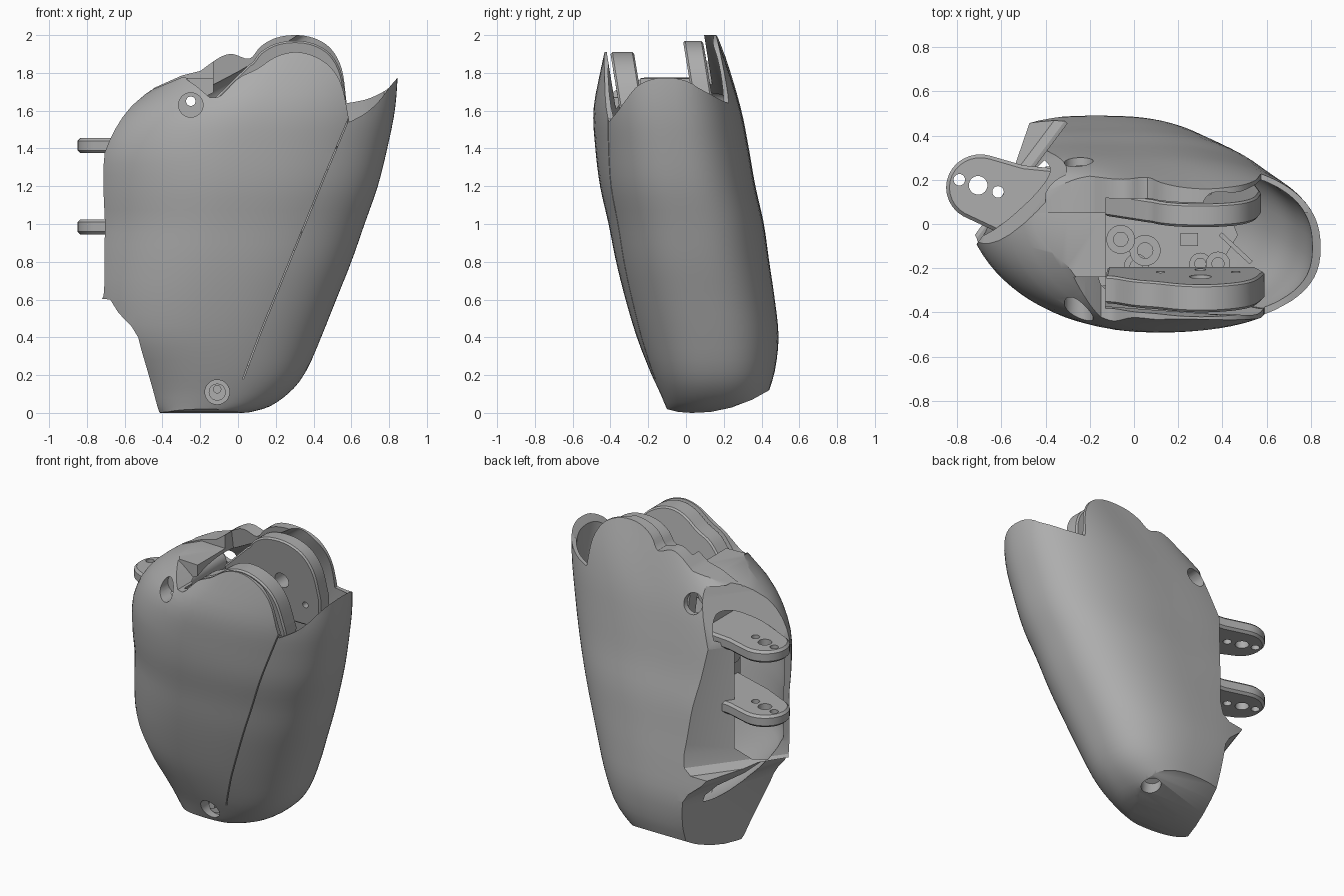
import bpy, bmesh, math
from mathutils import Vector, Matrix

if "Cube" in bpy.data.objects:
    bpy.data.objects.remove(bpy.data.objects["Cube"])

grey = bpy.data.materials.new("plain grey")
grey.use_nodes = True
GREY = (0.42, 0.42, 0.42, 1)
grey.diffuse_color = GREY
grey.node_tree.nodes["Principled BSDF"].inputs["Base Color"].default_value = GREY


def shade(mesh):
    mesh.materials.clear()
    mesh.materials.append(grey)
    mesh.shade_smooth()
    mesh.set_sharp_from_angle(angle=math.radians(32))


def finish(bm, name):
    bmesh.ops.recalc_face_normals(bm, faces=bm.faces)
    mesh = bpy.data.meshes.new(name)
    bm.to_mesh(mesh)
    bm.free()
    shade(mesh)
    obj = bpy.data.objects.new(name, mesh)
    bpy.context.collection.objects.link(obj)
    return obj


def prism(name, points, lo, hi, axis="y", lean=0.0, bevel=0.0):
    """Extrude an outline along the given axis."""
    k = "xyz".index(axis)
    bm = bmesh.new()
    verts = []
    for pair in points:
        co = list(pair)
        co.insert(k, lo)
        verts.append(bm.verts.new(co))
    out = bmesh.ops.extrude_face_region(bm, geom=[bm.faces.new(verts)])
    move = Vector((0, 0, 0))
    move[k] = hi - lo
    bmesh.ops.translate(bm, vec=move, verts=[v for v in out["geom"] if isinstance(v, bmesh.types.BMVert)])
    for v in bm.verts:
        v.co.y -= lean * (v.co.z - 1.6)
    if bevel:
        rim = [e for e in bm.edges if any(len(f.verts) > 4 for f in e.link_faces)]
        bmesh.ops.bevel(bm, geom=rim, offset=bevel, segments=1, affect="EDGES")
    return finish(bm, name)


def rod(name, start, end, r1, r2=None):
    start, end = Vector(start), Vector(end)
    bm = bmesh.new()
    spin = (end - start).to_track_quat("Z", "Y").to_matrix().to_4x4()
    bmesh.ops.create_cone(bm, cap_ends=True, segments=32, radius1=r1, radius2=r2 or r1,
                          depth=(end - start).length,
                          matrix=Matrix.Translation((start + end) / 2) @ spin)
    return finish(bm, name)


def box(name, centre, size, turn=0.0):
    bm = bmesh.new()
    bmesh.ops.create_cube(bm, size=1, matrix=Matrix.Translation(centre)
                          @ Matrix.Rotation(turn, 4, "Z") @ Matrix.Diagonal((*size, 1)))
    return finish(bm, name)


def side_cutter(name, profile, turn):
    """Cutter for the slanted side: profile of distance and height, turned about z."""
    obj = prism(name, [(-d, z) for d, z in profile], -2, 2)
    obj.data.transform(Matrix.Rotation(turn, 4, "Z"))
    return obj


def carve(obj, cutters):
    for c in cutters:
        m = obj.modifiers.new("cut", "BOOLEAN")
        m.operation, m.solver, m.object = "DIFFERENCE", "EXACT", c
    bpy.context.view_layer.update()
    done = bpy.data.meshes.new_from_object(obj.evaluated_get(bpy.context.evaluated_depsgraph_get()))
    obj.modifiers.clear()
    obj.data = done
    shade(done)
    for c in cutters:
        bpy.data.objects.remove(c)


def blend(rows, knots, i, t):
    """Smooth curve through rows, between row i and the next one."""
    a, b, c, d = [min(max(i + k, 0), len(rows) - 1) for k in (-1, 0, 1, 2)]
    h = knots[c] - knots[b]
    out = []
    for p, q, r, s in zip(rows[a], rows[b], rows[c], rows[d]):
        m1 = h * (r - p) / (knots[c] - knots[a])
        m2 = h * (s - q) / (knots[d] - knots[b])
        out.append((2*t**3 - 3*t*t + 1) * q + (t**3 - 2*t*t + t) * m1
                   + (3*t*t - 2*t**3) * r + (t**3 - t*t) * m2)
    return out


def smooth(points, steps=4):
    knots = range(len(points))
    return [blend(points, knots, i, k / steps) for i in knots[:-1] for k in range(steps)] + [points[-1]]


# Shell cross-sections: height, left, right, front, back
SECTIONS = [
    (0.0, -.45, .05, -.09, .40), (.03, -.48, .16, -.105, .41), (.12, -.54, .285, -.145, .44),
    (.22, -.61, .36, -.19, .47), (.4, -.74, .44, -.26, .49), (.6, -.78, .52, -.32, .47),
    (.8, -.78, .60, -.37, .44), (1.0, -.77, .67, -.41, .41), (1.2, -.76, .74, -.455, .365),
    (1.4, -.73, .79, -.48, .33), (1.6, -.60, .83, -.49, .29), (1.8, -.34, .845, -.455, .23),
    (2.05, -.10, .84, -.40, .14)]
HEIGHTS = [s[0] for s in SECTIONS]


def section(z):
    i = max(k for k in range(len(SECTIONS) - 1) if HEIGHTS[k] <= z)
    return blend(SECTIONS, HEIGHTS, i, (z - HEIGHTS[i]) / (HEIGHTS[i + 1] - HEIGHTS[i]))[1:]


def body(name, wall, heights, n=80):
    bm = bmesh.new()
    rings = []
    for z in heights:
        left, right, front, back = section(min(z, 2.05))
        # The hollow keeps thicker material under the roof and above the foot
        thick = .7 * max(0, z - 1.4) + .8 * max(0, .72 - z) if wall else 0
        left, right, front, back = left + wall + thick, right - wall, front + wall, back - wall
        ring = []
        for k in range(n):
            a = math.tau * k / n
            power = .80 if k < n / 4 else .86
            c, s = (math.copysign(abs(f) ** power, f) for f in (math.cos(a), math.sin(a)))
            y = (front + back) / 2 + s * (back - front) / 2 + .15 * min(1, z) * max(0, -c) ** 2
            ring.append(bm.verts.new(((left + right) / 2 + c * (right - left) / 2, y, z)))
        rings.append(ring)
    for a, b in zip(rings, rings[1:]):
        for k in range(n):
            bm.faces.new((a[k], a[(k + 1) % n], b[(k + 1) % n], b[k]))
    bm.faces.new(rings[0])
    bm.faces.new(rings[-1])
    return finish(bm, name)


# Outer shell and its hollow, which stays clear of the scooped corner
low = [0, .01, .02, .035, .055, .08, .1, .13, .17, .22]
shell = body("outer_shell", 0, low + [.22 + .061 * k for k in range(1, 31)])
hollow = body("hollow", .035, [.25 + .06 * k for k in range(30)] + [2.08])
carve(hollow, [side_cutter("corner_cut", [(.49, -.1), (.49, 2.5), (2, 2.5), (2, -.1)], -math.pi / 4)])

# Top opening: front arch, middle gap, back arch, each with its part of the right rim
ARCH_FRONT = smooth([(-.15, 1.67), (-.09, 1.68), (0, 1.77), (.1, 1.82), (.2, 1.885), (.3, 1.91),
                     (.4, 1.89), (.49, 1.83), (.55, 1.73), (.59, 1.54)])
ARCH_BACK = smooth([(-.2, 1.81), (-.1, 1.88), (-.03, 1.9), (.06, 1.875), (.12, 1.94), (.2, 1.985),
                    (.3, 2.0), (.4, 1.985), (.49, 1.93), (.55, 1.82), (.575, 1.64)])
MIDDLE = [(-.3, 1.775), (-.13, 1.77), (-.131, 1.4), (.57, 1.4), (.59, 1.54)]
TIP = [(.80, 1.722), (.845, 1.775)]
FRONT_RIM = smooth([(.60, 1.545), (.68, 1.59), (.75, 1.655)] + TIP)
BACK_RIM = smooth([(.60, 1.643), (.68, 1.66), (.75, 1.69)] + TIP)


def opening(name, edge, rim, lo, hi):
    return prism(name, [(-.58, 2.5), (-.58, 1.66)] + edge + rim + [(1, 1.95), (1, 2.5)], lo, hi)


cuts = [hollow,
        opening("front_cut", [(-.3, 1.785), (-.22, 1.73)] + ARCH_FRONT, FRONT_RIM, -1, -.24),
        opening("middle_cut", MIDDLE, FRONT_RIM, -.245, .05),
        opening("back_cut", [(-.3, 1.785)] + ARCH_BACK, BACK_RIM, .045, 1),
        prism("well_cut", [(-.13, 1.4), (-.13, 2.3), (.56, 2.3), (.56, 1.4)], -.37, .16, lean=.16)]

# Slanted side: window scoop with a leaning brow, then ledge and flat foot panel
window = [(1.5, .5), (.57, .58), (.53, .62), (.515, .7), (.515, 1.38), (.40, 1.68), (.38, 1.74), (1.5, 1.74)]
foot = [(.385, -.1), (.45, .4), (.485, .46), (.56, .53), (.61, .6), (1.5, .66), (1.5, -.1)]
cuts += [side_cutter("window_cut", window, -.6435), side_cutter("foot_cut", foot, -.314)]

# Rounded sole running up to a sharp back edge
sole = [(-.4, .07), (-.1, .02), (-.04, .005), (.03, 0), (.13, .005), (.24, .028), (.35, .07), (.44, .12),
        (.7, .26), (.7, -.3), (-.4, -.3)]
cuts.append(prism("sole_cut", sole, -2, 2, axis="x"))

# Seam groove and bolt recesses
seam = [(.59, 1.56), (.46, 1.25), (.3, .86), (.12, .42), (.03, .18)]
cuts.append(prism("seam_cut", seam + [(x - .006, z) for x, z in reversed(seam)], -1, -.05))
cuts.append(rod("upper_bolt_cut", (-.25, -1, 1.63), (-.25, 1, 1.63), .065))
cuts.append(rod("lower_front_cut", (-.11, -1, .11), (-.11, -.06, .11), .065))
cuts.append(rod("sole_hole_cut", (.07, .25, .14), (.2, .38, -.25), .06))
carve(shell, cuts)

# Sleeve across the upper bolt hole, and bolt in the lower recess
sleeve = rod("bolt_sleeve", (-.25, -.29, 1.63), (-.25, .14, 1.63), .068)
carve(sleeve, [rod("sleeve_cut", (-.25, -1, 1.65), (-.25, 1, 1.65), .025)])
rod("lower_bolt_washer", (-.11, -.05, .11), (-.11, -.085, .11), .045)
rod("lower_bolt_head", (-.11, -.05, .125), (-.11, -.12, .125), .022)

# Hinge cheeks inside the arches, with pivot and screw holes
back_top = [(x, z - .03) for x, z in ARCH_BACK[12:]]
for name, top, lo, hi in (("front_cheek", ARCH_FRONT[4:], -.35, -.225), ("back_cheek", back_top, .045, .15)):
    cheek = prism(name, [(.55, 1.4), (-.12, 1.4), (-.13, 1.66)] + top, lo, hi, lean=.16, bevel=.01)
    carve(cheek, [rod("hole_cut", (x, -1, z), (x, 1, z), r)
                  for x, z, r in ((.3, 1.68, .05), (.3, 1.48, .025), (.12, 1.55, .02), (.46, 1.55, .02))])

# Two hinge tabs reaching out of the window
centre = Vector((-.695, .165))
tab = [(-.25, .24), (-.5, .265)]
for k in range(15):
    a = math.radians(72 + 168 * k / 14)
    tab.append((centre.x + .155 * math.cos(a), centre.y + .15 * math.sin(a)))
tab += [(-.58, -.055), (-.25, -.16)]
for name, z in (("lower_tab", .945), ("upper_tab", 1.375)):
    plate = prism(name, tab, z, z + .08, axis="z", bevel=.015)
    carve(plate, [rod("hole_cut", (x, y, 0), (x, y, 2), r)
                  for x, y, r in ((-.79, .2, .026), (-.705, .175, .042), (-.615, .145, .026))])
box("tab_bracket", (-.26, .04, 1.17), (.06, .4, .7))
for y in (-.02, .11):
    rod("bracket_boss", (-.28, y, 1.2), (-.36, y, 1.2), .055, .045)

# Inner floor with screw posts and small blocks
floor = [(-.4, -.12), (-.2, -.28), (.2, -.28), (.38, -.2), (.47, -.05), (.38, .17), (.1, .26), (-.4, .26)]
prism("inner_floor", floor, .86, .9, axis="z")
for x, y, top, r in ((-.06, -.07, 1.12, .065), (.05, -.12, 1.07, .07), (.01, -.19, 1.02, .055),
                     (.3, -.18, 1.02, .05), (.38, -.18, 1.1, .055)):
    post = rod("screw_post", (x, y, .88), (x, y, top), r)
    carve(post, [rod("post_cut", (x, y, top - .08), (x, y, top + .1), r * .5)])
box("floor_block", (.25, -.07, .95), (.08, .06, .12))
box("floor_fin", (.46, -.11, 1.09), (.19, .02, .4), -.75)
